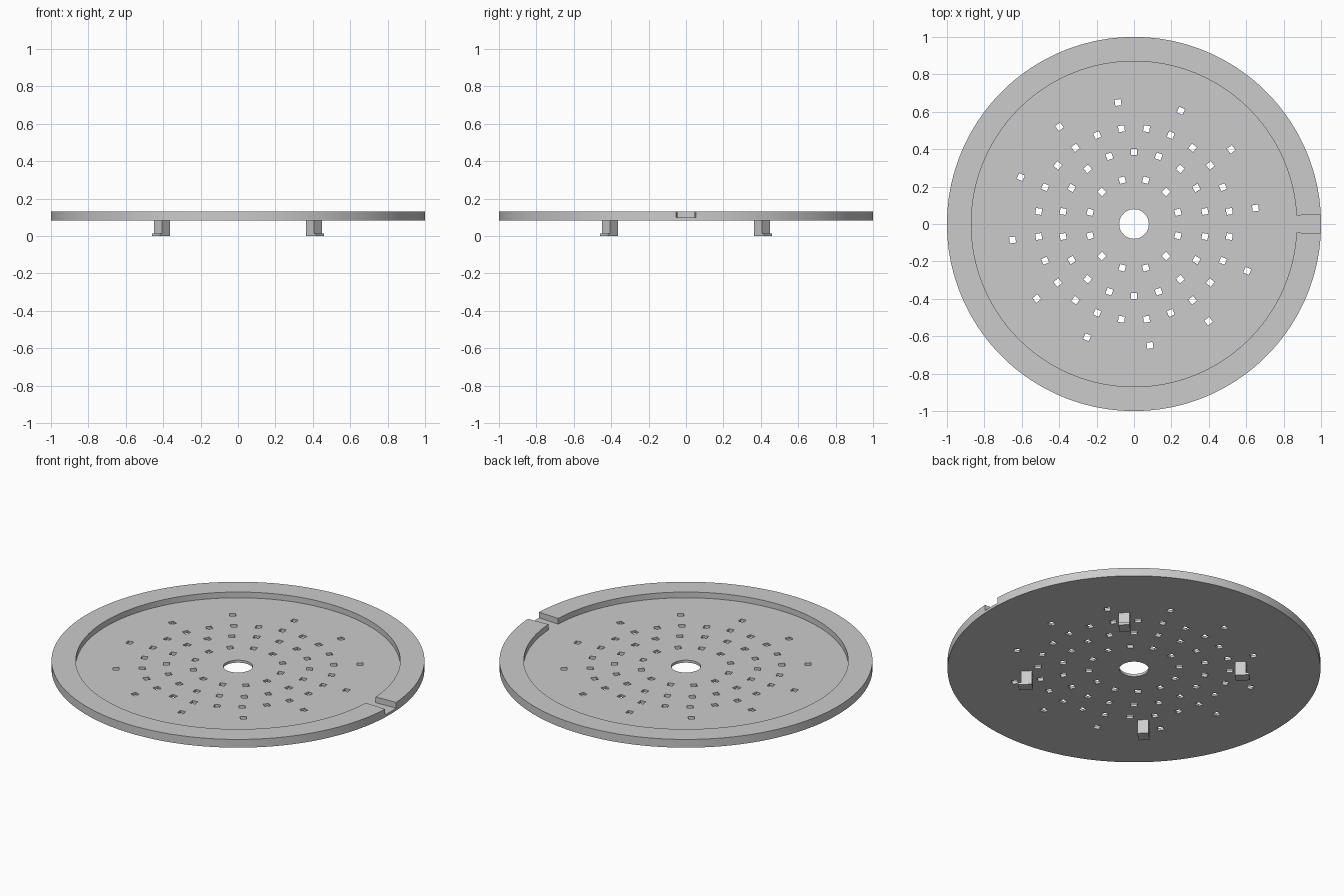
import bpy, bmesh
from math import radians, cos, sin
from mathutils import Matrix, Vector

cube = bpy.data.objects.get("Cube")
if cube:
    bpy.data.objects.remove(cube, do_unlink=True)

BOTTOM, FLOOR, TOP = 0.083, 0.098, 0.132
SEGMENTS = 180

grey = bpy.data.materials.new("plain_grey")
grey.use_nodes = True
grey.diffuse_color = (0.6, 0.6, 0.6, 1)
grey.node_tree.nodes["Principled BSDF"].inputs["Base Color"].default_value = (0.6, 0.6, 0.6, 1)


def polar(radius, degrees):
    return radius * cos(radians(degrees)), radius * sin(radians(degrees))


def add_prism(bm, outline, low, high):
    """Extrude a counter-clockwise outline from low to high."""
    base = [bm.verts.new((x, y, low)) for x, y in outline]
    cap = [bm.verts.new((x, y, high)) for x, y in outline]
    bm.faces.new(base[::-1])
    bm.faces.new(cap)
    for i in range(len(base)):
        j = (i + 1) % len(base)
        bm.faces.new((base[i], base[j], cap[j], cap[i]))


def add_circle(bm, radius, low, high, count):
    add_prism(bm, [polar(radius, 360 * i / count) for i in range(count)], low, high)


def make_object(name, bm):
    mesh = bpy.data.meshes.new(name)
    bm.to_mesh(mesh)
    bm.free()
    mesh.materials.append(grey)
    obj = bpy.data.objects.new(name, mesh)
    bpy.context.collection.objects.link(obj)
    return obj


def activate(obj):
    bpy.ops.object.select_all(action='DESELECT')
    obj.select_set(True)
    bpy.context.view_layer.objects.active = obj


def cut(obj, cutter):
    cutter.hide_render = True
    mod = obj.modifiers.new("cut", 'BOOLEAN')
    mod.operation = 'DIFFERENCE'
    mod.solver = 'EXACT'
    mod.object = cutter
    activate(obj)
    bpy.ops.object.modifier_apply(modifier=mod.name)
    bpy.data.objects.remove(cutter, do_unlink=True)


# Round plate
bm = bmesh.new()
add_circle(bm, 1, BOTTOM, TOP, SEGMENTS)
plate = make_object("drain_plate", bm)

# Shallow recess that opens through the rim in a narrow radial gap
gap = 3
arc = [polar(0.87, gap + (360 - 2 * gap) * i / SEGMENTS) for i in range(SEGMENTS + 1)]
bm = bmesh.new()
add_prism(bm, arc + [polar(1.1, -gap), polar(1.1, gap)], FLOOR, TOP + 0.1)
cut(plate, make_object("recess_cutter", bm))

# Centre hole and rings of square holes: radius, count, first angle
bm = bmesh.new()
add_circle(bm, 0.079, 0, 0.3, 64)
half = 0.0165
for radius, count, start in ((0.243, 12, 15), (0.385, 18, 10), (0.514, 24, 7.5), (0.655, 12, 7.5)):
    for i in range(count):
        turn = Matrix.Rotation(radians(start + 360 * i / count), 2)
        square = [turn @ Vector((radius + x * half, y * half))
                  for x, y in ((-1, -1), (1, -1), (1, 1), (-1, 1))]
        add_prism(bm, square, 0, 0.3)
cut(plate, make_object("hole_cutter", bm))
activate(plate)
bpy.ops.object.shade_smooth_by_angle(angle=radians(30))

# Four feet on the diagonals, each with a small outward lip at the bottom
profile = ((0.546, 0), (0.621, 0), (0.621, 0.014), (0.606, 0.014), (0.606, BOTTOM), (0.546, BOTTOM))
for side, angle in (("back_left", 45), ("back_right", 135), ("front_right", 225), ("front_left", 315)):
    bm = bmesh.new()
    add_prism(bm, profile, -0.03, 0.03)
    # Stand the profile upright, then turn it to its diagonal
    bm.transform(Matrix.Rotation(radians(angle), 4, 'Z') @ Matrix.Rotation(radians(90), 4, 'X'))
    make_object(side + "_foot", bm)
